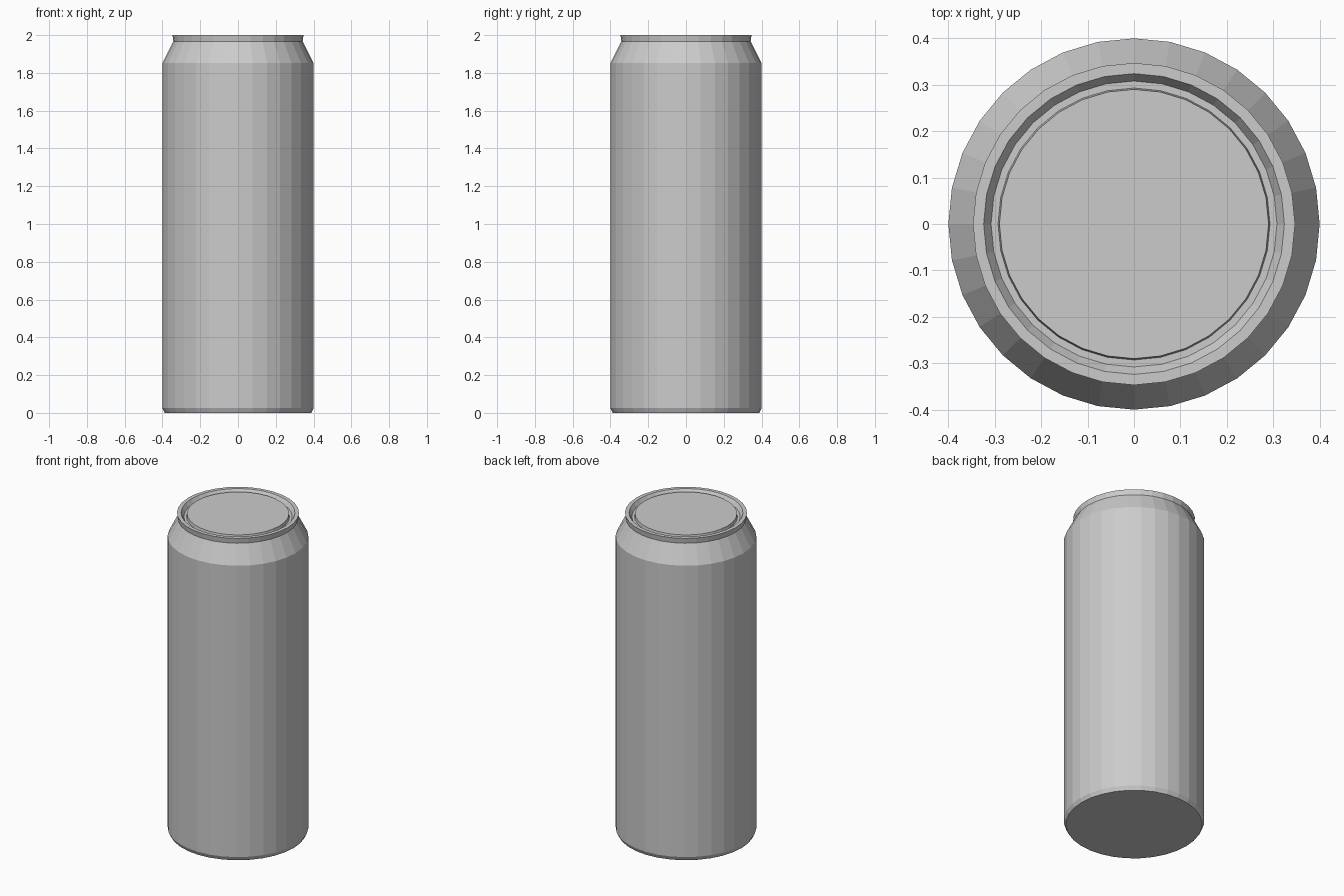
import bpy
import bmesh
from math import cos, sin, tau

SIDES = 32

cube = bpy.data.objects.get("Cube")
if cube:
    bpy.data.objects.remove(cube, do_unlink=True)

# Bare metal
metal = bpy.data.materials.new("light_grey_metal")
metal.use_nodes = True
grey = (0.6, 0.6, 0.6, 1.0)
metal.diffuse_color = grey
metal.node_tree.nodes["Principled BSDF"].inputs["Base Color"].default_value = grey


def lathe(name, profile, cap_first=False, cap_last=False):
    """Revolve (radius, height) pairs around z as flat-sided rings."""
    bm = bmesh.new()
    rings = [[bm.verts.new((r * cos(tau * i / SIDES), r * sin(tau * i / SIDES), z))
              for i in range(SIDES)] for r, z in profile]
    for low, high in zip(rings, rings[1:]):
        for i in range(SIDES):
            j = (i + 1) % SIDES
            bm.faces.new((low[i], low[j], high[j], high[i]))
    if cap_first:
        bm.faces.new(rings[0][::-1])
    if cap_last:
        bm.faces.new(rings[-1])
    mesh = bpy.data.meshes.new(name)
    bm.to_mesh(mesh)
    bm.free()
    mesh.materials.append(metal)
    obj = bpy.data.objects.new(name, mesh)
    bpy.context.collection.objects.link(obj)
    return obj


# Can wall: bevelled base, straight side, tapered shoulder
lathe("can_body", [(0.388, 0), (0.4, 0.025), (0.4, 1.853), (0.342, 1.967)],
      cap_first=True)

# Lid: rolled rim, sunken groove, raised centre panel
lathe("can_lid", [(0.342, 1.967), (0.347, 2.0), (0.324, 2.0), (0.308, 1.975),
                  (0.293, 1.975), (0.29, 1.995)], cap_last=True)
